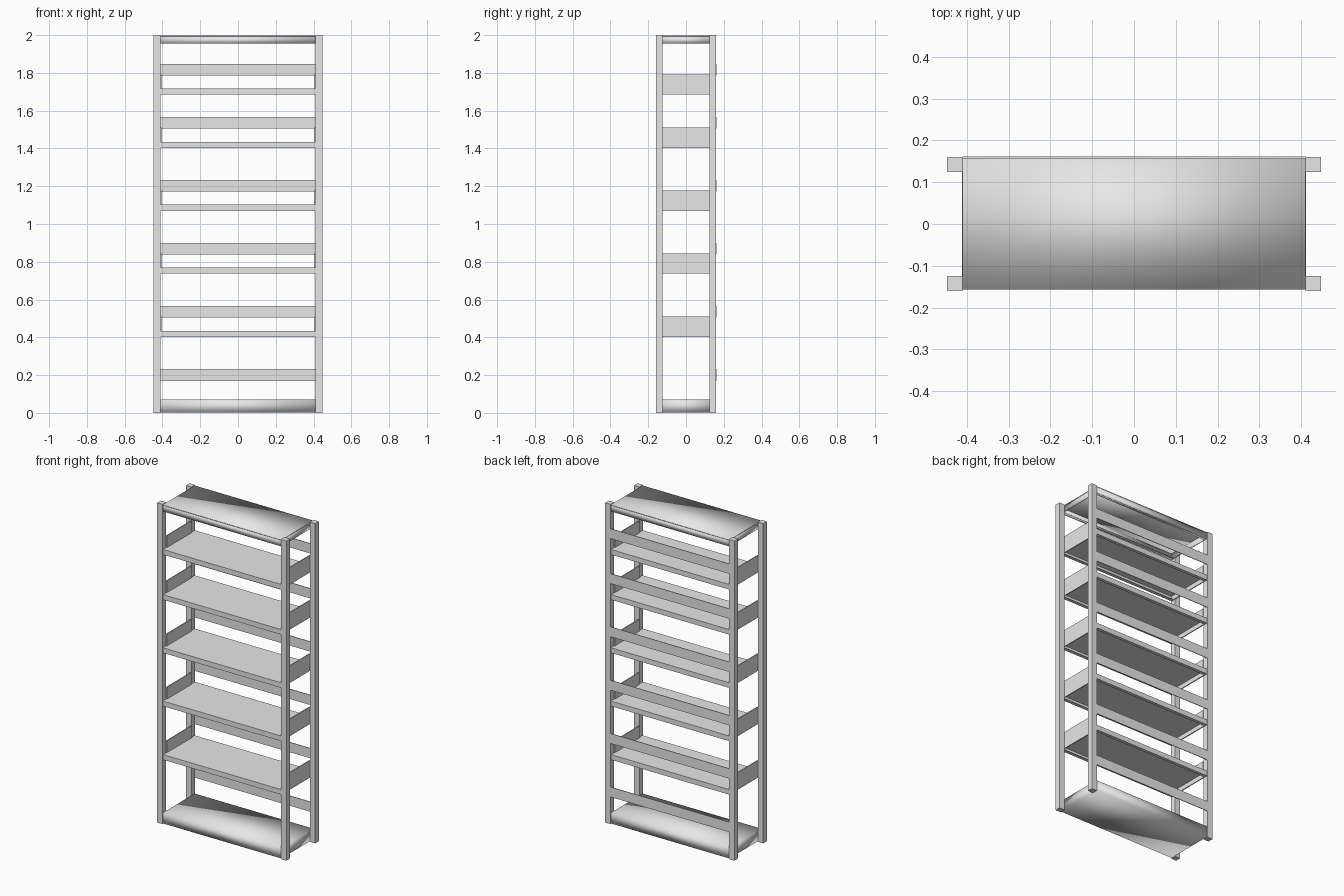
import bpy
import bmesh

cube = bpy.data.objects.get("Cube")
if cube:
    bpy.data.objects.remove(cube, do_unlink=True)

grey = bpy.data.materials.new("light_grey")
grey.use_nodes = True
grey.diffuse_color = (0.8, 0.8, 0.8, 1)
grey.node_tree.nodes["Principled BSDF"].inputs["Base Color"].default_value = (0.8, 0.8, 0.8, 1)

POST_IN, POST_OUT = 0.41, 0.447      # post extents in x
DEPTH_IN, DEPTH_OUT = 0.125, 0.16    # post extents in y
SHEET = 0.004
SHELF_Y = 0.157


def finish(name, bm, smooth=False):
    mesh = bpy.data.meshes.new(name)
    bm.to_mesh(mesh)
    bm.free()
    obj = bpy.data.objects.new(name, mesh)
    bpy.context.collection.objects.link(obj)
    mesh.materials.append(grey)
    for face in mesh.polygons:
        face.use_smooth = smooth
    return obj


def add_box(bm, x, y, z):
    """Add a box given (low, high) ranges on each axis."""
    verts = bmesh.ops.create_cube(bm, size=1)["verts"]
    for v in verts:
        for axis, (low, high) in enumerate((x, y, z)):
            v.co[axis] = high if v.co[axis] > 0 else low


def box(name, x, y, z, smooth=False):
    bm = bmesh.new()
    add_box(bm, x, y, z)
    return finish(name, bm, smooth)


def tray(name, low, high, smooth=False):
    """Folded sheet shelf, open below, with returned front and back lips."""
    bm = bmesh.new()
    x = (-POST_IN, POST_IN)
    add_box(bm, x, (-SHELF_Y, SHELF_Y), (high - SHEET, high))
    for s in (-1, 1):
        lip = sorted((s * SHELF_Y, s * (SHELF_Y - SHEET)))
        fold = sorted((s * SHELF_Y, s * (SHELF_Y - 0.02)))
        end = sorted((s * POST_IN, s * (POST_IN - SHEET)))
        add_box(bm, x, lip, (low, high - SHEET))
        add_box(bm, x, fold, (low, low + 0.003))
        add_box(bm, end, (-SHELF_Y, SHELF_Y), (low, high - SHEET))
    return finish(name, bm, smooth)


# Corner posts
for side, sx in (("right", -1), ("left", 1)):
    for end, sy in (("front", -1), ("back", 1)):
        box(f"{end}_{side}_post", sorted((sx * POST_IN, sx * POST_OUT)),
            sorted((sy * DEPTH_IN, sy * DEPTH_OUT)), (0, 2))

# Base plinth and top shelf
box("base_plinth", (-POST_IN, POST_IN), (-SHELF_Y, SHELF_Y), (0.003, 0.07), True)
tray("top_shelf", 1.955, 1.997, True)

# Middle shelves, each with a retaining panel at both ends
for i, z in enumerate((0.402, 0.737, 1.07, 1.403, 1.685)):
    tray(f"shelf_{i + 1}", z, z + 0.032)
    for side, sx in (("right", -1), ("left", 1)):
        box(f"{side}_panel_{i + 1}", sorted((sx * 0.405, sx * (POST_IN + 0.001))),
            (-DEPTH_IN, DEPTH_IN), (z, z + 0.107))

# Back rails between shelves
for i, z in enumerate((0.17, 0.505, 0.838, 1.172, 1.505, 1.786)):
    box(f"back_rail_{i + 1}", (-POST_IN, POST_IN), (SHELF_Y, SHELF_Y + SHEET), (z, z + 0.062))
